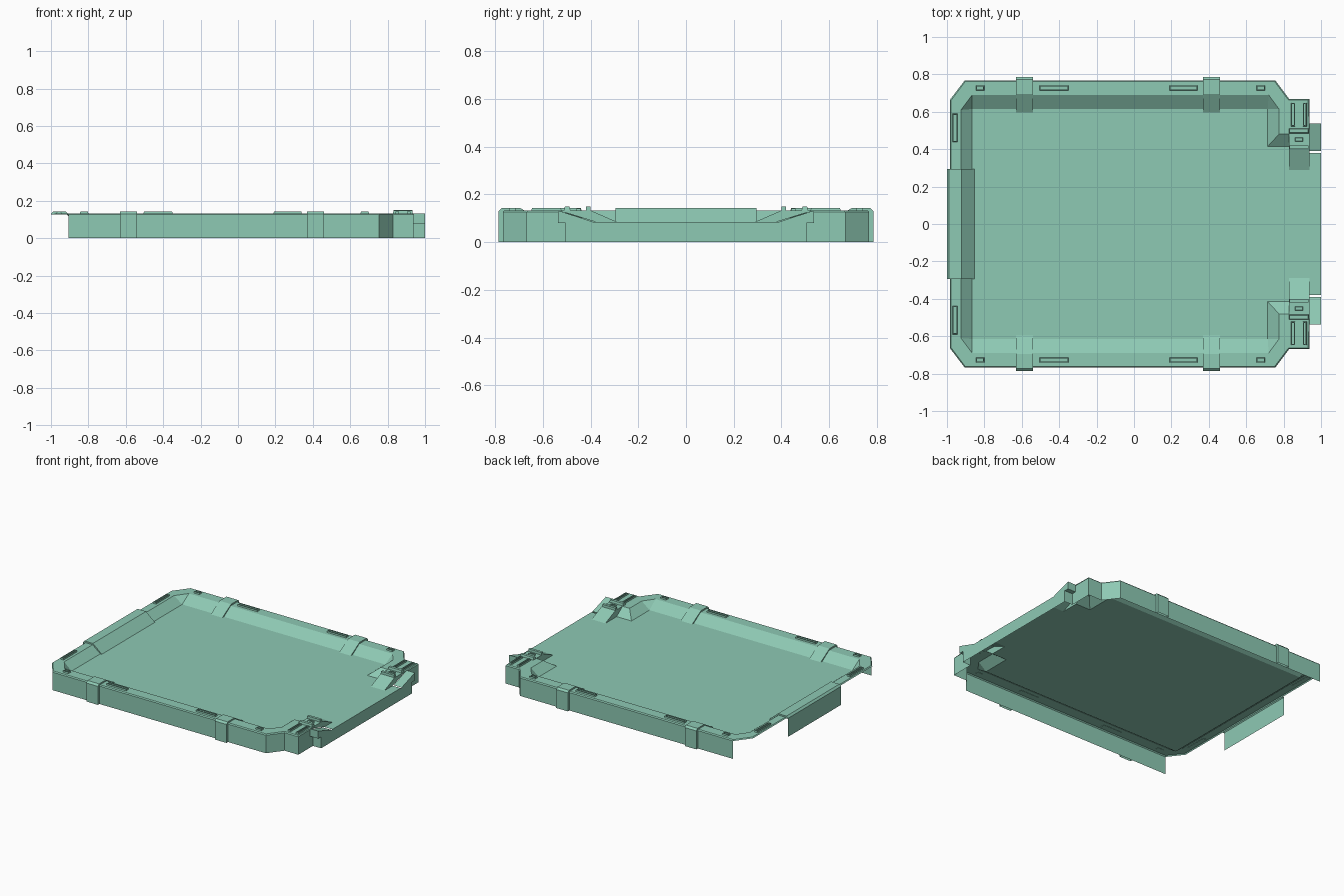
import bpy, bmesh
from mathutils import Vector

if "Cube" in bpy.data.objects:
    bpy.data.objects.remove(bpy.data.objects["Cube"])

TOP, FLOOR, EDGE = 0.133, 0.085, 0.126

green = bpy.data.materials.new("sage_green")
green.diffuse_color = (.27, .585, .455, 1)
green.use_nodes = True
green.node_tree.nodes["Principled BSDF"].inputs["Base Color"].default_value = green.diffuse_color


def sheet(name, faces, centre=(0, 0, 0), closed=False):
    """Flat-faced object from polygons on the +y half, mirrored to -y."""
    bm = bmesh.new()
    c = Vector(centre)
    for pts in faces:
        f = bm.faces.new([bm.verts.new(p) for p in pts])
        f.normal_update()
        n = f.normal
        side = n.z if abs(n.z) > 0.01 else n.dot(f.calc_center_median() - c)
        if side < 0:
            f.normal_flip()
    bmesh.ops.remove_doubles(bm, verts=bm.verts, dist=0.0005)
    if closed:
        bmesh.ops.recalc_face_normals(bm, faces=bm.faces)
    me = bpy.data.meshes.new(name)
    bm.to_mesh(me)
    bm.free()
    me.materials.append(green)
    ob = bpy.data.objects.new(name, me)
    bpy.context.collection.objects.link(ob)
    m = ob.modifiers.new("mirror", 'MIRROR')
    m.use_axis = (False, True, False)
    m.use_clip = True
    return ob


def at(pts, z):
    return [(x, y, z) for x, y in pts]


def loft(a, b):
    return [[a[i], a[i + 1], b[i + 1], b[i]] for i in range(len(a) - 1)]


# Outer skirt (open on the left end) and its bevelled top edge
outer = [(-.985, 0), (-.985, .663), (-.905, .768), (.755, .768), (.83, .668),
         (.937, .668), (.937, .505)]
inset = [(-.979, 0), (-.979, .66), (-.902, .762), (.752, .762), (.827, .662),
         (.931, .662), (.931, .505)]
sheet("outer_skirt", loft(at(outer[2:], 0), at(outer[2:], EDGE)))
sheet("rim_bevel", loft(at(outer, EDGE), at(inset, TOP)))

# Flat rim top
inner = [(-.925, 0), (-.925, .61), (-.865, .69), (.72, .69), (.775, .615)]
rim = loft(at(inset[:5], TOP), at(inner, TOP))
rim += [at([(.827, .662), (.83, .48), (.775, .48), (.775, .615)], TOP),
        at([(.827, .662), (.931, .662), (.937, .505), (.937, .4), (.83, .4), (.83, .48)], TOP)]
sheet("rim_top", rim)

# Sloped inner walls
I = at(inner + [(.775, .48), (.83, .48)], TOP)
F1, F3, F5, F6 = at([(-.865, .615), (.715, .615), (.715, .415), (.83, .415)], FLOOR)
sheet("inner_slopes", [
    [I[0], I[1], F1, (-.865, 0, FLOOR)], [I[1], I[2], F1], [I[2], I[3], F3, F1],
    [I[3], I[4], F3], [I[4], I[5], F5, F3], [I[5], I[6], F6, F5]])

# Floor tray
sheet("floor", [at([(-.865, 0), (-.865, .615), (.715, .615), (.715, .415), (.83, .415),
                    (.83, .29), (.937, .29), (.937, .38), (1, .38), (1, 0)], FLOOR)])

# Corner pad ramp and its cheeks
sheet("pad_ramp", [
    [(.83, .4, TOP), (.937, .4, TOP), (.937, .29, FLOOR), (.83, .29, FLOOR)],
    [(.937, .535, TOP), (.937, .4, TOP), (.937, .29, FLOOR), (.937, .38, FLOOR)]])
sheet("pad_cheek", [[(.83, .48, TOP), (.83, .4, TOP), (.83, .29, FLOOR), F6]],
      centre=(.9, .4, .1))

# Right end lip: wall, ramped wing, stepped side
sheet("end_lip", [
    [(1, 0, 0), (1, .505, 0), (1, .505, .08), (1, .537, .08), (1, .537, TOP),
     (1, .39, FLOOR), (1, 0, FLOOR)],
    [(.937, .39, FLOOR), (1, .39, FLOOR), (1, .537, TOP), (.937, .537, TOP)],
    [(.937, .505, 0), (1, .505, 0), (1, .505, .08), (.937, .505, .08)],
    [(.937, .537, .08), (1, .537, .08), (1, .537, TOP), (.937, .537, TOP)]])
under = sheet("end_lip_step", [at([(.937, .505), (1, .505), (1, .537), (.937, .537)], .08)])
under.data.flip_normals()

# Clips wrapped over the long sides
for label, x0, x1 in (("left", -.63, -.54), ("right", .37, .46)):
    prof = [(.785, 0), (.785, .13), (.772, .143), (.695, .143), (.597, FLOOR)]
    back = [(.615, FLOOR), (.69, TOP), (.762, TOP), (.768, EDGE), (.768, 0)]
    a, b = [[(x, y, z) for y, z in prof] for x in (x0, x1)]
    sides = [[(x, y, z) for y, z in prof + back] for x in (x0, x1)]
    sheet("side_clip_" + label, loft(a, b) + sides, centre=((x0 + x1) / 2, 0, 0))

# Wide clip on the left end, with a full-height skirt
prof = [(-1, 0), (-1, .13), (-.988, .143), (-.922, .143), (-.853, FLOOR)]
back = [(-.865, FLOOR), (-.925, TOP), (-.979, TOP), (-.985, EDGE)]
a, b = [[(x, y, z) for x, z in prof] for y in (0, .295)]
cheek = [(x, .295, z) for x, z in [(-1, EDGE)] + prof[1:] + back]
sheet("end_clip", loft(a, b) + [cheek])


def block(name, x0, x1, y0, y1, top, taper=.004, slot=0):
    """Low tapered block on the rim, optionally with a shallow slot in its top."""
    def ring(d, z):
        p = [(x0 + d, y0 + d), (x1 - d, y0 + d), (x1 - d, y1 - d), (x0 + d, y1 - d)]
        return at(p + p[:1], z)
    rings = [ring(0, TOP - .002), ring(taper, top)]
    if slot:
        rings += [ring(taper + slot, top), ring(taper + slot, TOP + .001)]
    faces = [f for p, q in zip(rings, rings[1:]) for f in loft(p, q)]
    sheet(name, faces + [rings[0][:4], rings[-1][:4]], closed=True)


# Raised slots along the rim
for i, (x0, x1) in enumerate([(-.845, -.80), (-.505, -.35), (.19, .34), (.655, .70)]):
    block(f"rim_slot_{i}", x0, x1, .714, .742, .143, .002, .004)
block("end_rim_slot", -.97, -.944, .438, .59, .143, .002, .004)

# Details on the corner pads
for i, x in enumerate((.84, .902)):
    block(f"pad_slot_{i}", x, x + .022, .522, .648, .143, .002, .004)
block("pad_crossbar_outer", .828, .935, .484, .512, .149)
block("pad_stud", .86, .905, .44, .462, .142, .003, .004)
block("pad_crossbar_inner", .83, .933, .4, .42, .15, .001)
